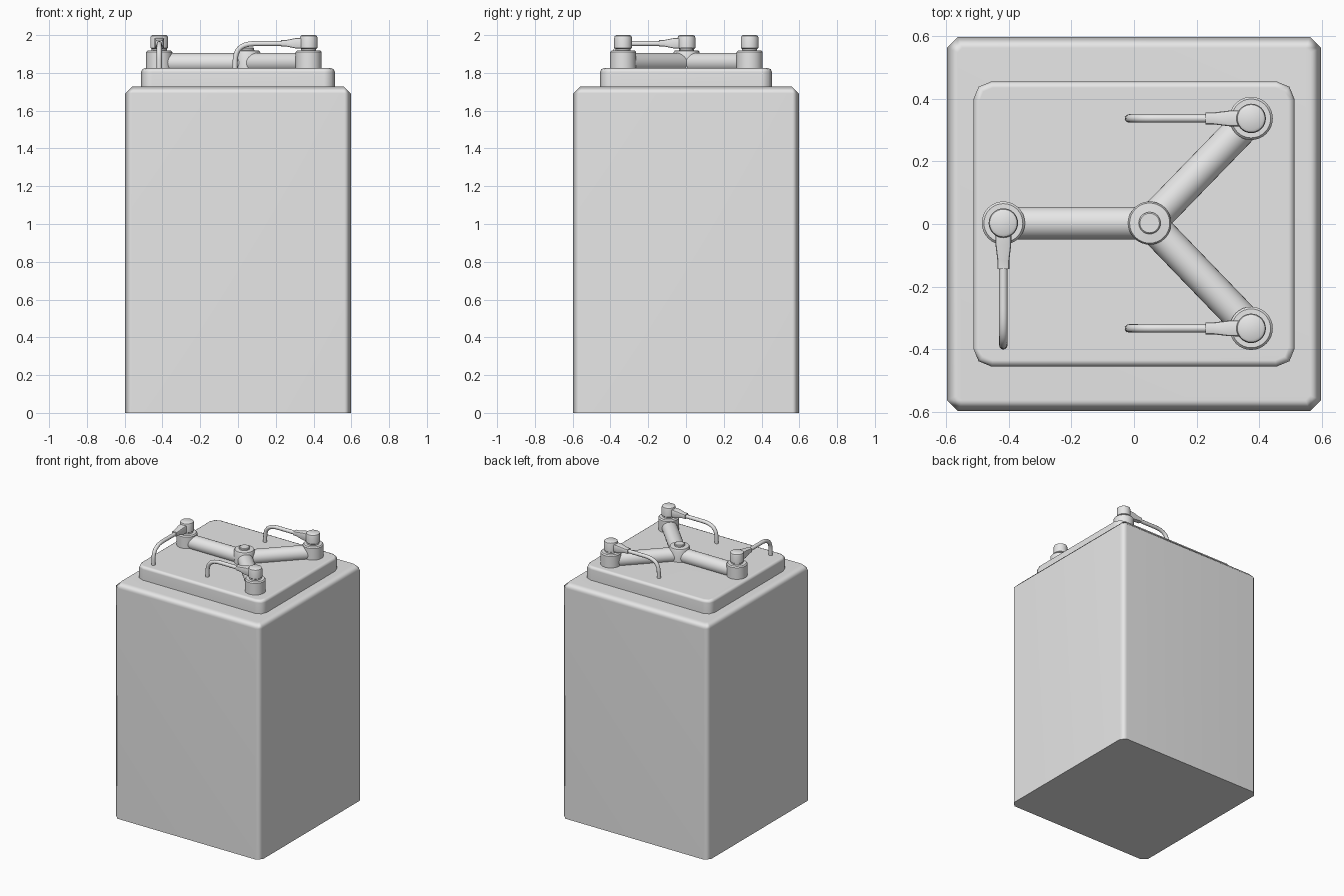
import bpy, bmesh, math
from mathutils import Vector, Matrix

if "Cube" in bpy.data.objects:
    bpy.data.objects.remove(bpy.data.objects["Cube"])

grey = bpy.data.materials.new("plain grey")
grey.use_nodes = True
COLOUR = (0.8, 0.8, 0.8, 1)
grey.diffuse_color = COLOUR
grey.node_tree.nodes["Principled BSDF"].inputs["Base Color"].default_value = COLOUR

PLATE_TOP = 1.825
TERMINAL_Z = 1.957


def finish(bm, name, angle=40, weighted=False):
    """Turn a bmesh into a smooth-shaded object with sharp creases kept."""
    bmesh.ops.recalc_face_normals(bm, faces=bm.faces[:])
    mesh = bpy.data.meshes.new(name)
    bm.to_mesh(mesh)
    bm.free()
    mesh.materials.append(grey)
    obj = bpy.data.objects.new(name, mesh)
    bpy.context.collection.objects.link(obj)
    bpy.ops.object.select_all(action='DESELECT')
    obj.select_set(True)
    bpy.context.view_layer.objects.active = obj
    bpy.ops.object.shade_smooth_by_angle(angle=math.radians(angle))
    if weighted:
        mod = obj.modifiers.new("flat face normals", 'WEIGHTED_NORMAL')
        mod.keep_sharp = True
    return obj


def block(name, width, depth, bottom, top, corner, corner_segs, rim, rim_segs):
    """Box with bevelled upright corners and top rim, and a sharp base."""
    bm = bmesh.new()
    bmesh.ops.create_cube(bm, size=1, matrix=Matrix.Translation((0, 0, (bottom + top) / 2))
                          @ Matrix.Diagonal((width, depth, top - bottom, 1)))
    upright = [e for e in bm.edges if abs(e.verts[0].co.z - e.verts[1].co.z) > 0.01]
    bmesh.ops.bevel(bm, geom=upright, offset=corner, segments=corner_segs,
                    profile=0.5, affect='EDGES')
    rim_edges = [e for e in bm.edges if all(v.co.z > top - 0.001 for v in e.verts)]
    bmesh.ops.bevel(bm, geom=rim_edges, offset=rim, segments=rim_segs,
                    profile=0.5, affect='EDGES')
    return finish(bm, name, 60, True)


def lathe(name, profile, x, y, sides=32):
    """Spin a (radius, z) profile about an upright axis."""
    bm = bmesh.new()
    verts = [bm.verts.new((r, 0, z)) for r, z in profile]
    edges = [bm.edges.new(pair) for pair in zip(verts, verts[1:])]
    bmesh.ops.spin(bm, geom=verts + edges, cent=(0, 0, 0), axis=(0, 0, 1),
                   angle=math.tau, steps=sides)
    bmesh.ops.remove_doubles(bm, verts=bm.verts[:], dist=0.0001)
    bmesh.ops.translate(bm, verts=bm.verts[:], vec=(x, y, 0))
    return finish(bm, name)


def bar(name, start, end, radius):
    """Round bar between two points."""
    a, b = Vector(start), Vector(end)
    turn = (b - a).to_track_quat('Z', 'Y').to_matrix().to_4x4()
    bm = bmesh.new()
    bmesh.ops.create_cone(bm, cap_ends=True, segments=32, radius1=radius, radius2=radius,
                          depth=(b - a).length,
                          matrix=Matrix.Translation((a + b) / 2) @ turn)
    return finish(bm, name)


def lug(name, x, y, angle):
    """Tapered clamp reaching out from a terminal cap."""
    bm = bmesh.new()
    rings = []
    for dist, half_w, half_h in ((0, .026, .028), (.07, .025, .027),
                                 (.12, .019, .017), (.146, .019, .016)):
        rings.append([bm.verts.new((dist, sy * half_w, sz * half_h))
                      for sy, sz in ((-1, -1), (1, -1), (1, 1), (-1, 1))])
    for a, b in zip(rings, rings[1:]):
        for i in range(4):
            j = (i + 1) % 4
            bm.faces.new((a[i], a[j], b[j], b[i]))
    bm.faces.new(rings[0])
    bm.faces.new(rings[-1])
    long_edges = [e for e in bm.edges if abs(e.verts[0].co.x - e.verts[1].co.x) > 0.01]
    bmesh.ops.bevel(bm, geom=long_edges, offset=0.007, segments=2,
                    profile=0.5, affect='EDGES')
    bmesh.ops.transform(bm, verts=bm.verts[:], matrix=Matrix.Translation((x, y, TERMINAL_Z))
                        @ Matrix.Rotation(angle, 4, 'Z'))
    return finish(bm, name)


def cable(name, x, y, angle):
    """Wire that runs level from the lug, then bends down into the lid."""
    curve = bpy.data.curves.new(name, 'CURVE')
    curve.dimensions = '3D'
    curve.bevel_depth = 0.0135
    curve.bevel_resolution = 4
    curve.use_fill_caps = True
    curve.resolution_u = 10
    spline = curve.splines.new('BEZIER')
    level, bend = TERMINAL_Z - 0.002, 1.875
    points = [((.13, level), (.10, level), (.17, level)),
              ((.28, level), (.23, level), (.35, level)),
              ((.388, bend), (.384, 1.93), (.389, 1.86)),
              ((.39, 1.815), (.39, 1.84), (.39, 1.8))]
    spline.bezier_points.add(len(points) - 1)
    for bp, (co, left, right) in zip(spline.bezier_points, points):
        bp.handle_left_type = bp.handle_right_type = 'FREE'
        bp.co = (co[0], 0, co[1])
        bp.handle_left = (left[0], 0, left[1])
        bp.handle_right = (right[0], 0, right[1])
    curve.materials.append(grey)
    obj = bpy.data.objects.new(name, curve)
    obj.location = (x, y, 0)
    obj.rotation_euler.z = angle
    bpy.context.collection.objects.link(obj)


# Main case and raised lid
block("case", 1.194, 1.194, 0, 1.727, 0.035, 1, 0.035, 1)
block("lid", 1.026, 0.91, 1.72, PLATE_TOP, 0.058, 2, 0.02, 2)

# Central hub with a small button on top
hub_x, hub_y = 0.05, 0.003
lathe("hub", [(0, 1.82), (.069, 1.82), (.069, 1.905), (.064, 1.917), (.035, 1.92),
              (.035, 1.93), (.031, 1.934), (0, 1.934)], hub_x, hub_y)

# Three terminals, each with an arm to the hub, a lug and a cable
POST = [(0, 1.82), (.069, 1.82), (.069, 1.91), (.062, 1.918), (.04, 1.918), (.04, 1.927),
        (.047, 1.932), (.047, 1.985), (.044, 1.995), (.036, 2.0), (0, 2.0)]
terminals = {
    "right": (-0.417, 0.003, -math.pi / 2),
    "rear_left": (0.374, 0.337, math.pi),
    "front_left": (0.374, -0.333, math.pi),
}
for side, (x, y, angle) in terminals.items():
    lathe(side + "_terminal", POST, x, y)
    bar(side + "_arm", (hub_x, hub_y, 1.853), (x, y, 1.853), 0.052)
    lug(side + "_lug", x, y, angle)
    cable(side + "_cable", x, y, angle)
